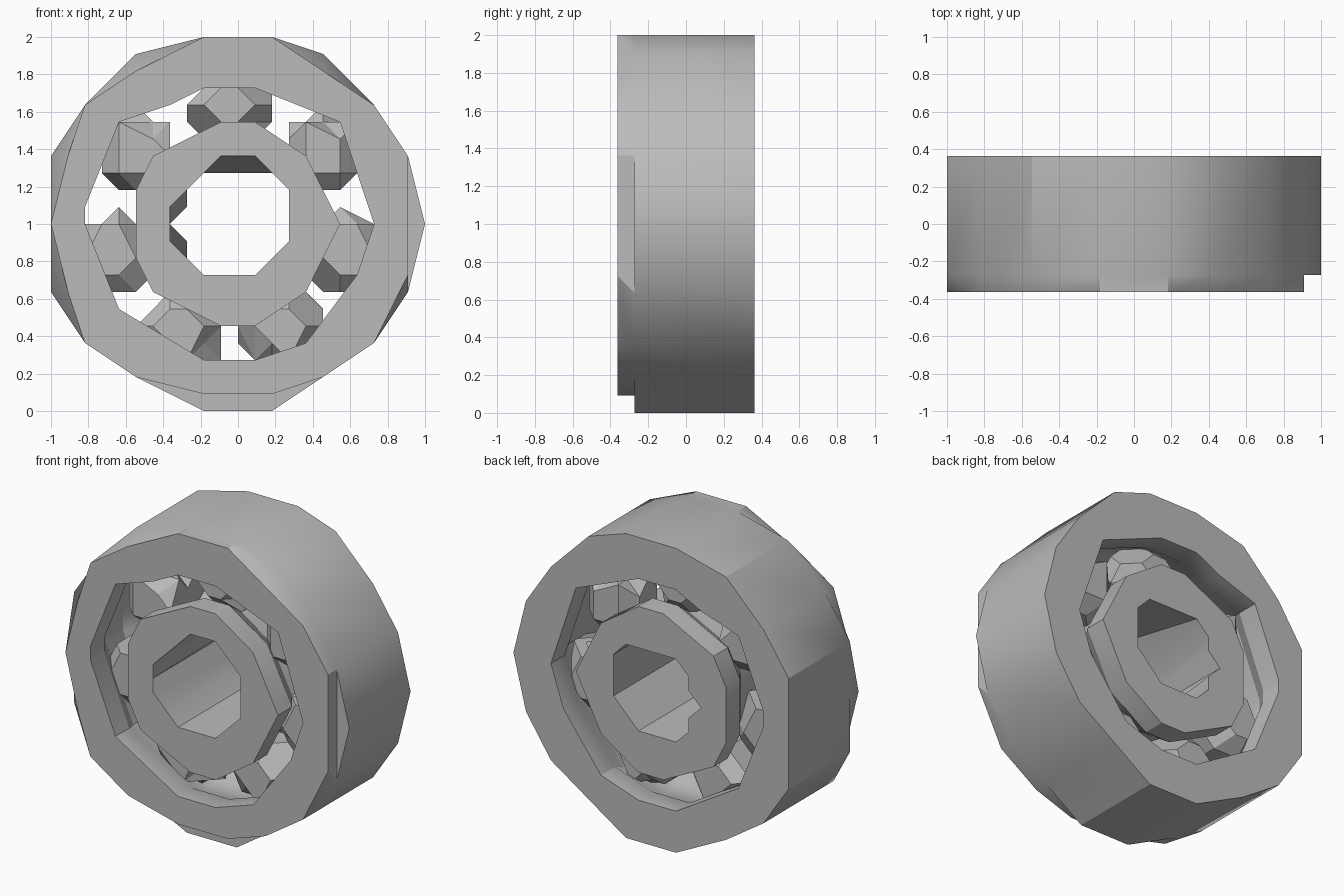
import bpy, bmesh, math
from mathutils import Vector

cube = bpy.data.objects.get("Cube")
if cube:
    bpy.data.objects.remove(cube, do_unlink=True)

UNIT = 1 / 11  # every point sits on a coarse grid of this size
HALF = 4       # half the bearing depth, in grid units

steel = bpy.data.materials.new("steel_grey")
steel.use_nodes = True
GREY = (0.5, 0.5, 0.5, 1)
steel.diffuse_color = GREY
steel.node_tree.nodes["Principled BSDF"].inputs["Base Color"].default_value = GREY


def finish(name, bm, smooth):
    """Scale the grid to model size, stand it on the ground, add the material."""
    bmesh.ops.remove_doubles(bm, verts=bm.verts, dist=0.001)
    bmesh.ops.recalc_face_normals(bm, faces=bm.faces)
    for v in bm.verts:
        v.co = v.co * UNIT + Vector((0, 0, 1))
    mesh = bpy.data.meshes.new(name)
    bm.to_mesh(mesh)
    bm.free()
    mesh.materials.append(steel)
    obj = bpy.data.objects.new(name, mesh)
    bpy.context.collection.objects.link(obj)
    if smooth:
        bpy.ops.object.select_all(action="DESELECT")
        obj.select_set(True)
        bpy.context.view_layer.objects.active = obj
        bpy.ops.object.shade_smooth_by_angle(angle=math.radians(30))
    return obj


def scaled(profile, factor):
    return [(x * factor, z * factor) for x, z in profile]


def loft(bm, sections):
    """Skin a list of (depth, profile) sections; return the end edge loops."""
    rings = [[bm.verts.new((x, y, z)) for x, z in prof] for y, prof in sections]
    n = len(rings[0])
    for a, b in zip(rings, rings[1:]):
        for i in range(n):
            j = (i + 1) % n
            quad = (a[i], a[j], b[j], b[i])
            if (a[i].co - b[i].co).length < 0.001 and (a[j].co - b[j].co).length < 0.001:
                continue
            bm.faces.new(quad)
    ends = []
    for ring in (rings[0], rings[-1]):
        ends.append([bm.edges.get((ring[i], ring[(i + 1) % n])) for i in range(n)])
    return ends


def make_ring(name, outside, inside):
    """Join an outer and an inner skin with flat end faces."""
    bm = bmesh.new()
    outer_ends = loft(bm, outside)
    inner_ends = loft(bm, inside)
    for outer, inner in zip(outer_ends, inner_ends):
        bmesh.ops.triangle_fill(bm, edges=outer + inner, use_beauty=True)
    bmesh.ops.dissolve_degenerate(bm, edges=bm.edges, dist=0.0005)
    return finish(name, bm, True)


def race(lip, groove):
    """Sections of a ball track: plain lips with a groove between them."""
    return [(-HALF, lip), (-2.4, lip), (-1, scaled(lip, groove)),
            (1, scaled(lip, groove)), (2.4, lip), (HALF, lip)]


# Outer ring: main body, chipped front rim and ball track
body = [(-2, 11), (2, 11), (5, 10), (8, 7), (10, 4), (11, 0), (10, -4), (8, -7),
        (5, -9), (2, -11), (-2, -11), (-6, -9), (-9, -7), (-11, -4), (-11, 0),
        (-11, 4), (-9, 7), (-6, 10)]
rim = list(body)
for old, new in {(5, 10): (5, 9), (11, 0): (10, 0), (10, -4): (10, -3),
                 (2, -11): (2, -10), (-2, -11): (-2, -10), (-11, -4): (-10, -4),
                 (-11, 4): (-10, 4), (-6, 10): (-6, 9)}.items():
    rim[body.index(old)] = new
# Right and bottom chips are square steps, the others slope
stepped = {(11, 0), (2, -11), (-2, -11)}
shoulder = [r if b in stepped else b for b, r in zip(body, rim)]
outer_lip = [(-2, 8), (1, 8), (6, 6), (8, 0), (7, -3), (4, -7), (1, -8), (-2, -8),
             (-7, -5), (-9, 0), (-9, 1), (-7, 6), (-4, 7)]
make_ring("outer_ring",
          [(-HALF, rim), (-3, shoulder), (-3, body), (HALF, body)],
          race(outer_lip, 1.1))

# Inner ring: grooved outside and a notched bore
inner_lip = [(-1, 6), (1, 6), (4, 4), (6, 0), (4, -4), (1, -6), (-1, -6),
             (-5, -4), (-6, -2), (-6, 2), (-5, 4)]
bore_back = [(-2, 3), (2, 3), (3, 2), (3, -1), (1, -3), (-2, -3), (-3, -2),
             (-3, -1), (-4, 0), (-3, 1), (-3, 2)]
bore_front = list(bore_back)
bore_front[:2] = [(-1, 4), (1, 4)]
bore_front[-4:] = [(-4, -1), (-4, 0), (-4, 1), (-3, 2)]
make_ring("inner_ring", race(inner_lip, 0.84),
          [(-HALF, bore_front), (HALF, bore_back)])

# Seven chunky balls, snapped to the grid
BALLS = 7
for k in range(BALLS):
    angle = math.pi / 2 + k * math.tau / BALLS
    centre = Vector((7 * math.cos(angle) - 0.4, 0, 7 * math.sin(angle)))
    bm = bmesh.new()
    bmesh.ops.create_icosphere(bm, subdivisions=2, radius=2.4)
    for v in bm.verts:
        v.co = Vector([round(c) for c in v.co + centre])
    bmesh.ops.remove_doubles(bm, verts=bm.verts, dist=0.001)
    bmesh.ops.dissolve_degenerate(bm, edges=bm.edges, dist=0.001)
    finish("ball_%d" % (k + 1), bm, False)
